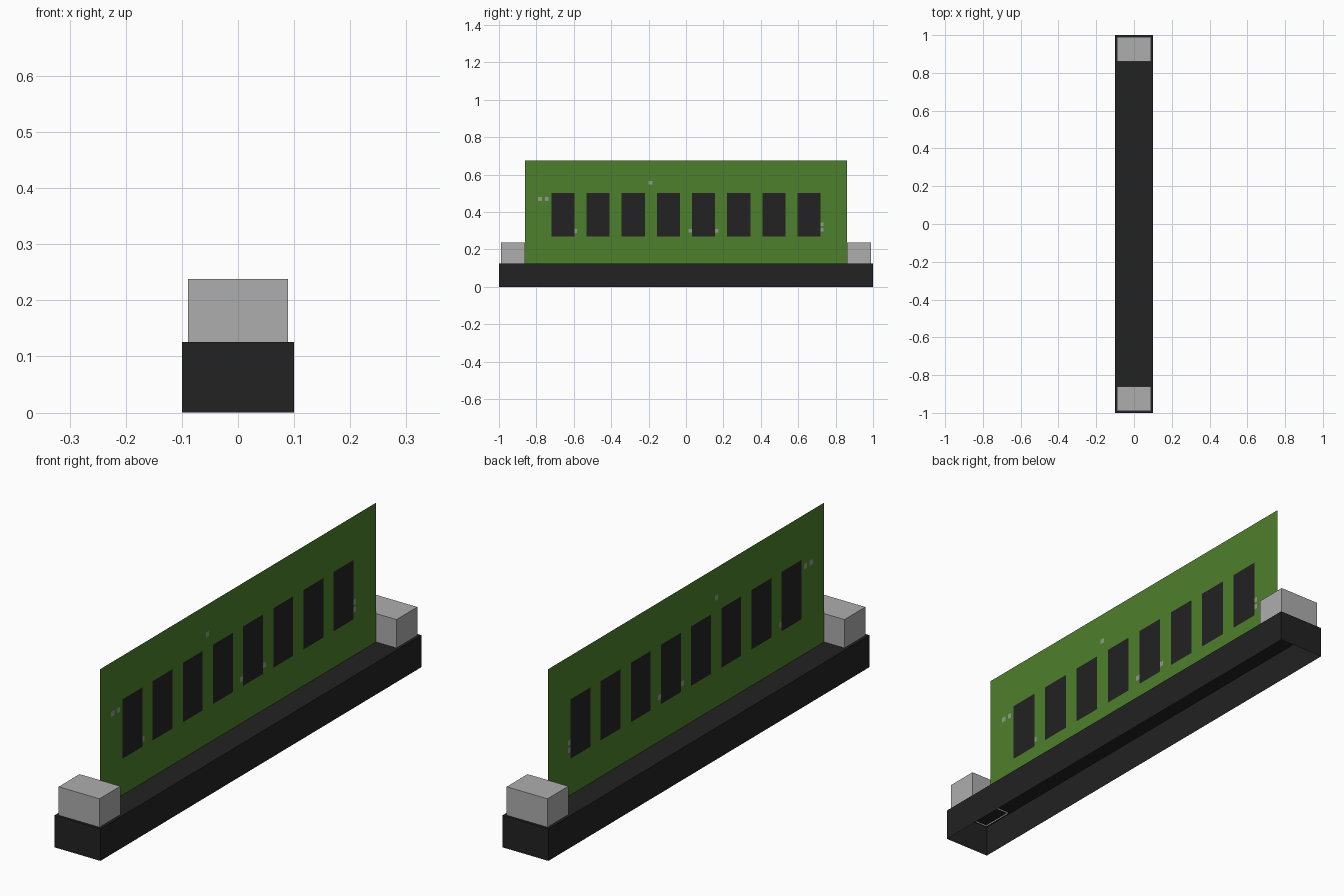
import bpy
import bmesh
from mathutils import Vector

if "Cube" in bpy.data.objects:
    bpy.data.objects.remove(bpy.data.objects["Cube"], do_unlink=True)


def material(name, r, g, b):
    mat = bpy.data.materials.new(name)
    mat.use_nodes = True
    mat.diffuse_color = (r, g, b, 1)
    mat.node_tree.nodes["Principled BSDF"].inputs["Base Color"].default_value = (r, g, b, 1)
    return mat


black = material("black plastic", 0.016, 0.016, 0.016)
green = material("board green", 0.076, 0.216, 0.025)
grey = material("light grey", 0.423, 0.423, 0.423)
solder = material("solder grey", 0.28, 0.33, 0.28)


def finish(name, bm, mats):
    mesh = bpy.data.meshes.new(name)
    bm.to_mesh(mesh)
    bm.free()
    for mat in mats:
        mesh.materials.append(mat)
    obj = bpy.data.objects.new(name, mesh)
    bpy.context.collection.objects.link(obj)
    return obj


def open_box(name, size, centre, mat):
    """Thin-walled box without a floor."""
    bm = bmesh.new()
    bmesh.ops.create_cube(bm, size=1)
    bmesh.ops.delete(bm, geom=[f for f in bm.faces if f.normal.z < -0.5], context="FACES")
    for v in bm.verts:
        v.co = Vector(a * b for a, b in zip(v.co, size)) + Vector(centre)
    return finish(name, bm, [mat])


# Socket and its end clips
BASE_TOP = 0.126
open_box("socket_base", (0.2, 2, BASE_TOP), (0, 0, BASE_TOP / 2), black)
for side, label in ((-1, "front"), (1, "back")):
    open_box(label + "_clip", (0.178, 0.13, 0.118), (0, side * 0.925, 0.179), grey)

# Painted rectangles on the board: centre y, centre z, width, height, material slot
marks = [(0.188 * (i - 3.5), 0.386, 0.124, 0.234, 1) for i in range(8)]
pads = [(-0.78, 0.47), (-0.745, 0.47), (-0.19, 0.557), (0.023, 0.3),
        (0.163, 0.3), (0.726, 0.335), (0.726, 0.305), (-0.592, 0.298)]
marks += [(y, z, 0.02, 0.02, 2) for y, z in pads]

# Thin circuit board, cut along the edges of every mark
bm = bmesh.new()
half, top = 0.86, 0.675
bm.faces.new([bm.verts.new((0, y, z)) for y, z in
              ((-half, BASE_TOP), (half, BASE_TOP), (half, top), (-half, top))])
y_cuts = {round(m[0] + s * m[2] / 2, 4) for m in marks for s in (-1, 1)}
z_cuts = {round(m[1] + s * m[3] / 2, 4) for m in marks for s in (-1, 1)}
cuts = [((0, y, 0), (0, 1, 0)) for y in sorted(y_cuts)]
cuts += [((0, 0, z), (0, 0, 1)) for z in sorted(z_cuts)]
for point, normal in cuts:
    bmesh.ops.bisect_plane(bm, geom=bm.verts[:] + bm.edges[:] + bm.faces[:],
                           dist=0.00001, plane_co=point, plane_no=normal)

# Pads first, then chips on top of them
for face in bm.faces:
    c = face.calc_center_median()
    for y, z, w, h, slot in reversed(marks):
        if abs(c.y - y) < w / 2 and abs(c.z - z) < h / 2:
            face.material_index = slot
# Merge the plain areas back into large flat faces
bmesh.ops.dissolve_limit(bm, angle_limit=0.01, verts=bm.verts[:], edges=bm.edges[:],
                         delimit={"MATERIAL"})
finish("circuit_board", bm, [green, black, solder])
